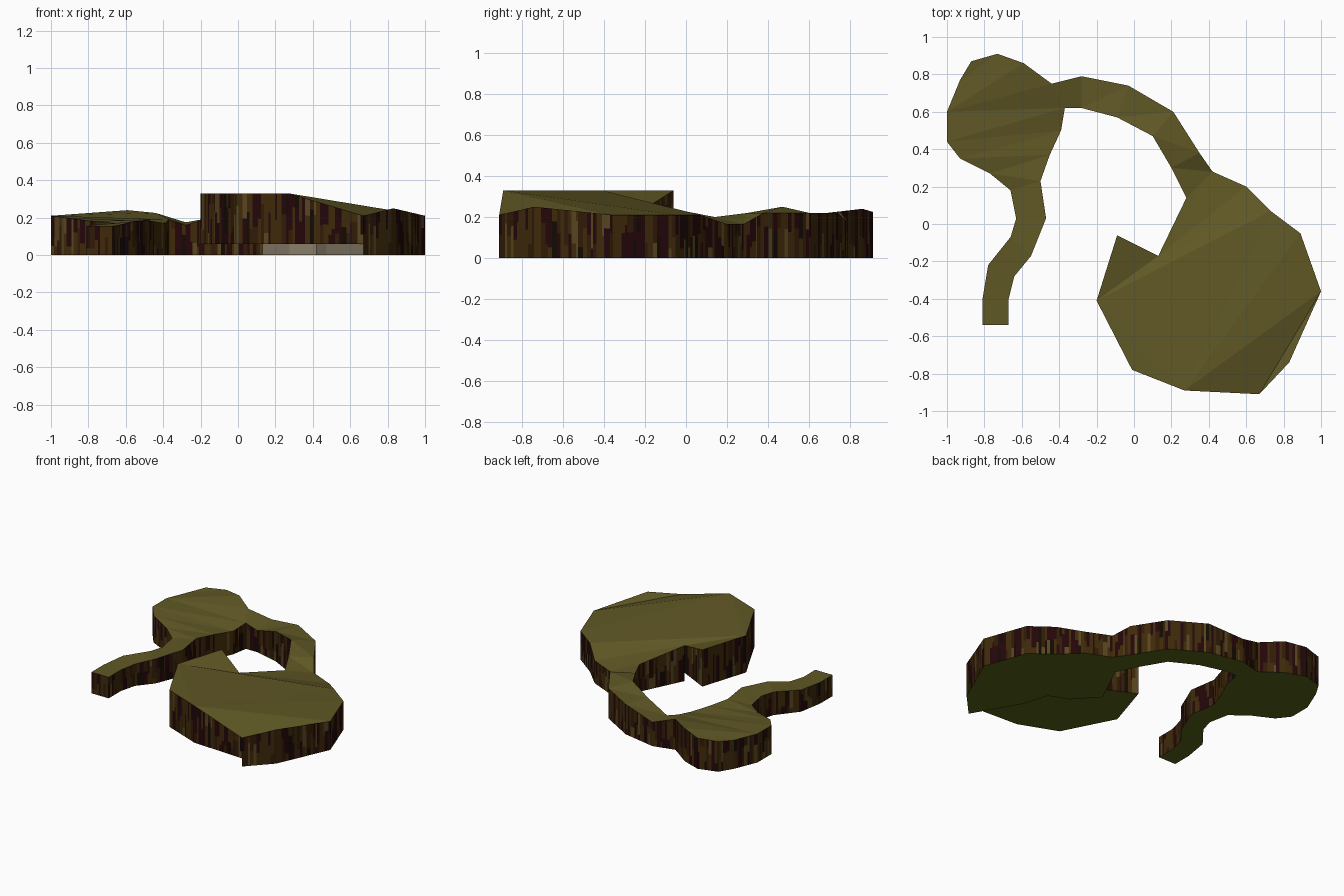
import bpy, bmesh, math, random
from mathutils import Vector

if "Cube" in bpy.data.objects:
    bpy.data.objects.remove(bpy.data.objects["Cube"])

random.seed(11)


def material(name, rgb):
    m = bpy.data.materials.new(name)
    m.diffuse_color = (*rgb, 1)
    m.use_nodes = True
    m.node_tree.nodes["Principled BSDF"].inputs["Base Color"].default_value = m.diffuse_color
    return m


OLIVE = material("olive_ground", (0.118, 0.098, 0.019))
UNDER = material("dark_green_underside", (0.090, 0.125, 0.010))
PALE = material("pale_stone", (0.25, 0.205, 0.145))
BARK = [material("brown_bark", (0.050, 0.023, 0.003)),
        material("deep_brown_bark", (0.030, 0.011, 0.002)),
        material("red_black_bark", (0.018, 0.002, 0.003)),
        material("tan_bark", (0.100, 0.060, 0.014)),
        material("black_bark", (0.006, 0.003, 0.001))]
WEIGHTS = [40, 16, 28, 10, 6]

# Outline parts as (x, y, top height), running anticlockwise
big_lobe = [(.13, -.17, .26), (-.09, -.06, .33), (-.20, -.41, .33), (-.01, -.78, .33),
            (.27, -.89, .33), (.67, -.91, .21), (.83, -.74, .25), (1, -.36, .21),
            (.89, -.05, .21), (.73, .07, .21), (.60, .20, .165)]
arc_outer = [(.42, .28, .165), (.35, .38, .22), (.21, .60, .22), (-.03, .74, .22),
             (-.28, .79, .175), (-.44, .75, .225)]
arc_inner = [(.28, .14, .20), (.20, .30, .22), (.10, .47, .25), (-.09, .57, .22),
             (-.28, .62, .16), (-.37, .62, .19)]
small_lobe = [(-.59, .86, .24), (-.73, .91, .225), (-.87, .87, .22), (-.93, .77, .21),
              (-1, .60, .21), (-1, .44, .21), (-.93, .35, .20), (-.77, .27, .18)]
small_lobe_inner = [(-.45, .37, .18), (-.39, .50, .17)]
tail_outer = [(-.66, .18, .17), (-.63, .03, .17), (-.66, -.07, .17), (-.78, -.22, .16),
              (-.81, -.40, .155), (-.81, -.54, .155)]
tail_inner = [(-.50, .23, .19), (-.47, .03, .19), (-.55, -.17, .18), (-.64, -.28, .16),
              (-.67, -.40, .155), (-.67, -.54, .155)]
# Line under the big lobe where the raised slab begins
step_line = [(.13, -.17), (.275, -.33), (.42, -.39), (.473, -.57), (.67, -.91)]
STEP = 0.06


def build(name, faces, mats):
    """faces: list of (points, material index)."""
    bm = bmesh.new()
    for pts, mi in faces:
        f = bm.faces.new([bm.verts.new(p) for p in pts])
        f.material_index = mi
    bmesh.ops.remove_doubles(bm, verts=bm.verts, dist=0.0005)
    bmesh.ops.triangulate(bm, faces=[f for f in bm.faces if len(f.verts) > 4])
    me = bpy.data.meshes.new(name)
    bm.to_mesh(me)
    bm.free()
    for m in mats:
        me.materials.append(m)
    ob = bpy.data.objects.new(name, me)
    bpy.context.collection.objects.link(ob)
    return ob


def ladder(outer, inner):
    """Triangle pairs between two matching edges."""
    out = []
    for i in range(len(outer) - 1):
        out += [[outer[i], outer[i + 1], inner[i + 1]],
                [outer[i], inner[i + 1], inner[i]]]
    return out


# Ground surface: fans over the big lobe, ladders along the paths
L = big_lobe
notch, west, front = L[0], L[2], L[4]
tops = [[notch, L[1], west], [west, L[3], front], [west, front, L[9]],
        [west, L[9], notch], [notch, L[9], L[10]], [notch, L[10], arc_outer[0]],
        [notch, arc_outer[0], arc_inner[0]],
        [front, L[5], L[7]], [L[5], L[6], L[7]]]
tops += [[front, L[i], L[i + 1]] for i in range(7, 9)]
paths = ladder(arc_outer, arc_inner) + ladder(tail_outer, tail_inner)
S = small_lobe
paths += ladder(S[4:] + tail_outer[:1],
                [arc_outer[-1], arc_inner[-1], small_lobe_inner[1],
                 small_lobe_inner[0], tail_inner[0]])
paths += [[arc_outer[-1], S[0], S[4]], [S[0], S[3], S[4]],
          [S[0], S[1], S[3]], [S[1], S[2], S[3]]]
build("ground_surface", [(p, 0) for p in tops + paths], [OLIVE])


# Underside: low part on the floor, raised slab underneath the high part
def flat(pts, z):
    return [(p[0], p[1], z) for p in reversed(pts)]


low = L[5:] + [arc_outer[0], arc_inner[0]] + step_line[:-1]
slab = L[1:6] + step_line[-2::-1]
under = [flat(p, 0) for p in paths + [low]] + [flat(slab, STEP)]
build("underside", [(p, 0) for p in under], [UNDER])

# Pale wall of the step under the slab
step = [((*a, 0), (*b, 0), (*b, STEP), (*a, STEP))
        for a, b in zip(step_line, step_line[1:])]
build("under_step", [(p, 0) for p in step], [PALE])

# Bark walls: each side is cut into irregular upright streaks
outline = (L + arc_outer + small_lobe + tail_outer + tail_inner[::-1]
           + small_lobe_inner + arc_inner[::-1])
walls = []
for i, a in enumerate(outline):
    b = outline[(i + 1) % len(outline)]
    zb = STEP if i < 5 else 0
    a, b = Vector(a), Vector(b)
    n = max(2, round((b - a).length / 0.02))
    cuts = [0] + [(k + random.uniform(-.4, .4)) / n for k in range(1, n)] + [1]
    for s, t in zip(cuts, cuts[1:]):
        p, q = a.lerp(b, s), a.lerp(b, t)
        levels = [0, random.uniform(.2, .8), 1]
        for lo, hi in zip(levels, levels[1:]):
            def at(v, h):
                return (v.x, v.y, zb + (v.z - zb) * h)
            mi = random.choices(range(5), WEIGHTS)[0]
            walls.append(([at(p, lo), at(q, lo), at(q, hi), at(p, hi)], mi))
build("bark_walls", walls, BARK)
